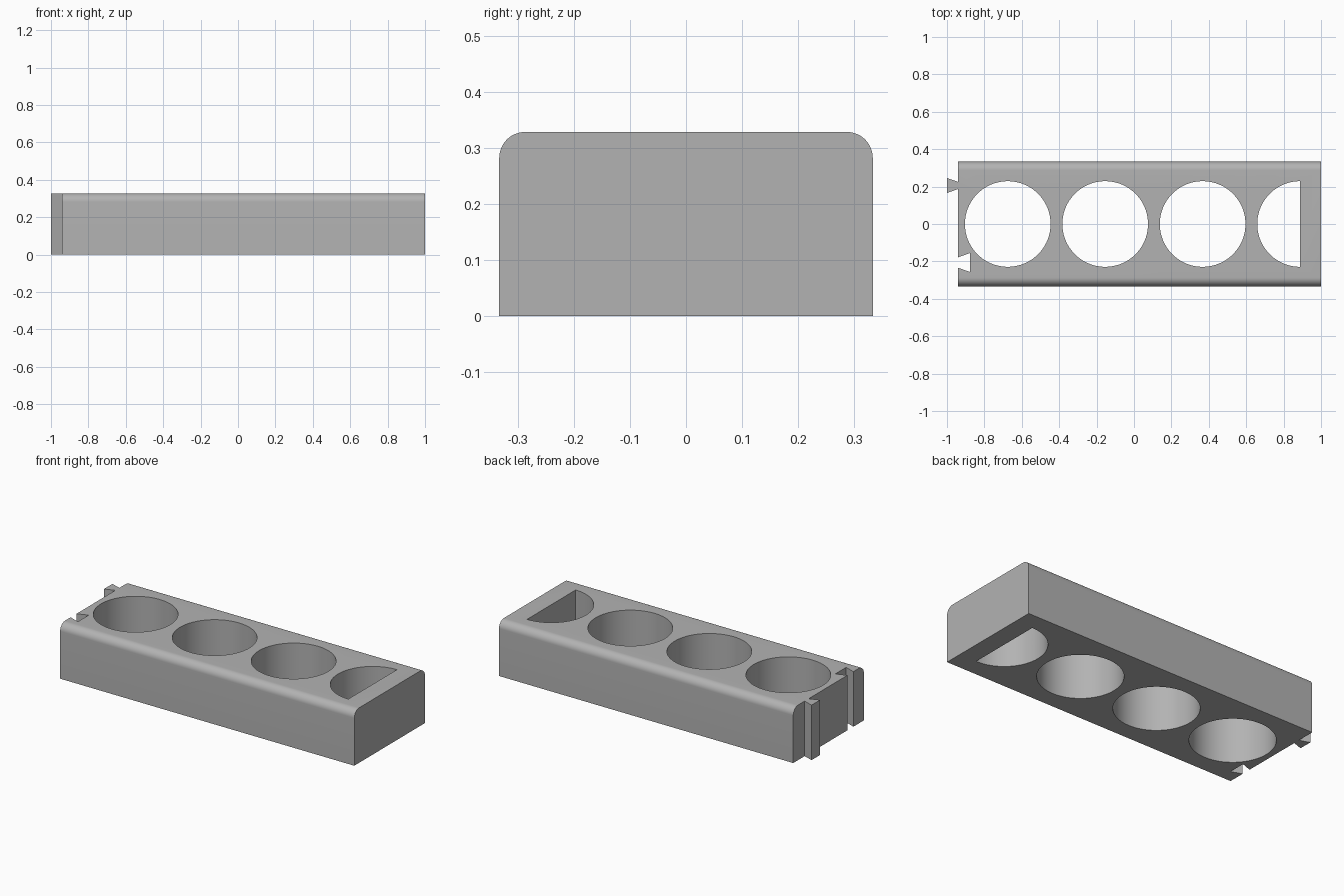
import bpy, bmesh, math

cube = bpy.data.objects.get("Cube")
if cube:
    bpy.data.objects.remove(cube, do_unlink=True)

LEFT, RIGHT = -0.94, 1.0
HALF_W, HEIGHT, ROUND = 0.333, 0.328, 0.046
HOLE_R, PITCH, FIRST = 0.229, 0.521, -0.675

grey = bpy.data.materials.new("plain grey")
grey.use_nodes = True
grey.diffuse_color = (0.45, 0.45, 0.45, 1)
grey.node_tree.nodes["Principled BSDF"].inputs["Base Color"].default_value = grey.diffuse_color


def prism(name, points, depth):
    """Extrude a closed 3D outline along the depth vector."""
    bm = bmesh.new()
    face = bm.faces.new([bm.verts.new(p) for p in points])
    top = bmesh.ops.extrude_face_region(bm, geom=[face])["geom"]
    bmesh.ops.translate(bm, vec=depth, verts=[v for v in top if isinstance(v, bmesh.types.BMVert)])
    bmesh.ops.recalc_face_normals(bm, faces=bm.faces)
    mesh = bpy.data.meshes.new(name)
    bm.to_mesh(mesh)
    bm.free()
    mesh.materials.append(grey)
    obj = bpy.data.objects.new(name, mesh)
    bpy.context.collection.objects.link(obj)
    return obj


def arc(cx, cy, r, start, end, steps):
    angles = [math.radians(start + (end - start) * i / steps) for i in range(steps + 1)]
    return [(cx + r * math.cos(a), cy + r * math.sin(a)) for a in angles]


def upright(name, outline, low, high):
    return prism(name, [(x, y, low) for x, y in outline], (0, 0, high - low))


def dovetail(name, y, neck, flare, x_neck, x_end, low, high):
    outline = [(x_neck, y - neck), (x_end, y - flare), (x_end, y + flare), (x_neck, y + neck)]
    return upright(name, outline, low, high)


def combine(target, tool, operation):
    mod = target.modifiers.new(tool.name, "BOOLEAN")
    mod.operation, mod.solver, mod.object = operation, "EXACT", tool
    bpy.context.view_layer.objects.active = target
    bpy.ops.object.modifier_apply(modifier=mod.name)
    bpy.data.objects.remove(tool, do_unlink=True)


# Long block with rounded upper edges
shoulder = HALF_W - ROUND
section = [(-HALF_W, 0), (HALF_W, 0)]
section += arc(shoulder, HEIGHT - ROUND, ROUND, 0, 90, 12)
section += arc(-shoulder, HEIGHT - ROUND, ROUND, 90, 180, 12)
block = prism("holder_block", [(LEFT, y, z) for y, z in section], (RIGHT - LEFT, 0, 0))

# Three round through holes and a half-round one at the end
for i in range(3):
    circle = arc(FIRST + i * PITCH, 0, HOLE_R, 0, 360, 96)[:-1]
    combine(block, upright("round_hole", circle, -0.1, 0.5), "DIFFERENCE")
half = arc(FIRST + 3 * PITCH, 0, HOLE_R, 90, 270, 48)
combine(block, upright("half_hole", half, -0.1, 0.5), "DIFFERENCE")

# Dovetail slot and matching tab on the joining end
slope = (0.051 - 0.028) / 0.064
slot = dovetail("dovetail_slot", -0.206, 0.028 - slope * 0.02, 0.051,
                LEFT - 0.02, LEFT + 0.064, -0.1, 0.5)
combine(block, slot, "DIFFERENCE")
tab = dovetail("dovetail_tab", 0.206, 0.019, 0.04, LEFT, -1.0, 0, HEIGHT)
combine(block, tab, "UNION")

# Smooth curves, crisp edges
bpy.ops.object.select_all(action="DESELECT")
block.select_set(True)
bpy.context.view_layer.objects.active = block
bpy.ops.object.shade_smooth_by_angle(angle=math.radians(30))
